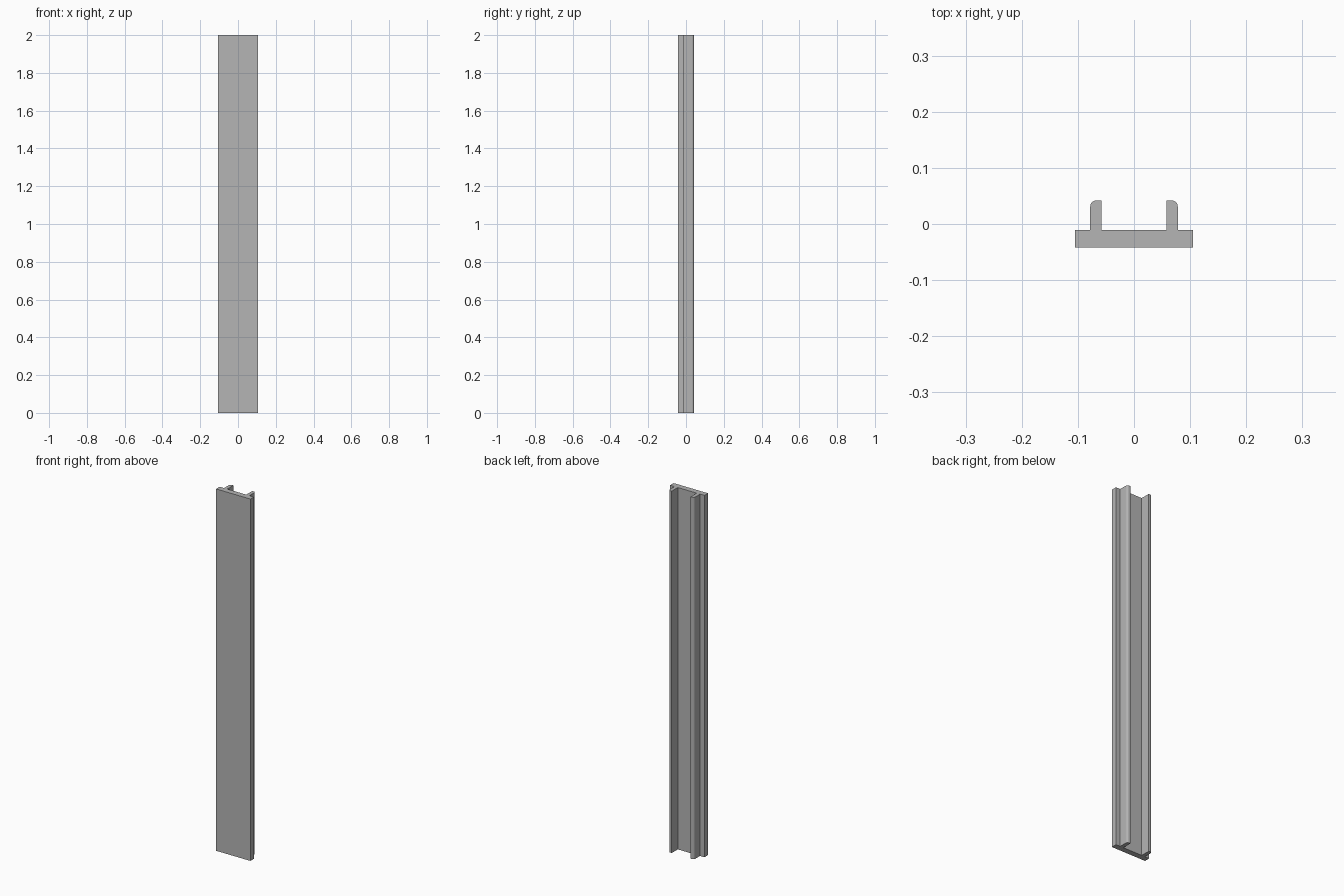
import bpy, bmesh, math

cube = bpy.data.objects.get("Cube")
if cube:
    bpy.data.objects.remove(cube, do_unlink=True)

HEIGHT = 2.0
HALF_W = 0.105
FRONT, PLATE_BACK, RAIL_BACK = -0.042, -0.011, 0.042
RAIL_IN, RAIL_OUT = 0.058, 0.078
RADIUS = 0.011

# Single grey material
grey = bpy.data.materials.new("grey")
grey.use_nodes = True
colour = (0.46, 0.46, 0.46, 1)
grey.diffuse_color = colour
grey.node_tree.nodes["Principled BSDF"].inputs["Base Color"].default_value = colour

# Half cross-section: plate edge, then rail with a rounded outer corner
half = [(HALF_W, FRONT), (HALF_W, PLATE_BACK), (RAIL_OUT, PLATE_BACK)]
for i in range(9):
    a = math.radians(90 * i / 8)
    half.append((RAIL_OUT - RADIUS + RADIUS * math.cos(a),
                 RAIL_BACK - RADIUS + RADIUS * math.sin(a)))
half += [(RAIL_IN, RAIL_BACK), (RAIL_IN, PLATE_BACK)]
profile = half + [(-x, y) for x, y in reversed(half)]

# Extrude the full cross-section upward
bm = bmesh.new()
base = bm.faces.new([bm.verts.new((x, y, 0)) for x, y in profile])
top = bmesh.ops.extrude_face_region(bm, geom=[base], use_keep_orig=True)["geom"]
bmesh.ops.translate(bm, vec=(0, 0, HEIGHT),
                    verts=[g for g in top if isinstance(g, bmesh.types.BMVert)])
bmesh.ops.recalc_face_normals(bm, faces=bm.faces)
mesh = bpy.data.meshes.new("channel_strip")
bm.to_mesh(mesh)
bm.free()
mesh.materials.append(grey)

strip = bpy.data.objects.new("channel_strip", mesh)
bpy.context.collection.objects.link(strip)
bpy.ops.object.select_all(action="DESELECT")
strip.select_set(True)
bpy.context.view_layer.objects.active = strip
bpy.ops.object.shade_smooth_by_angle(angle=math.radians(30))
